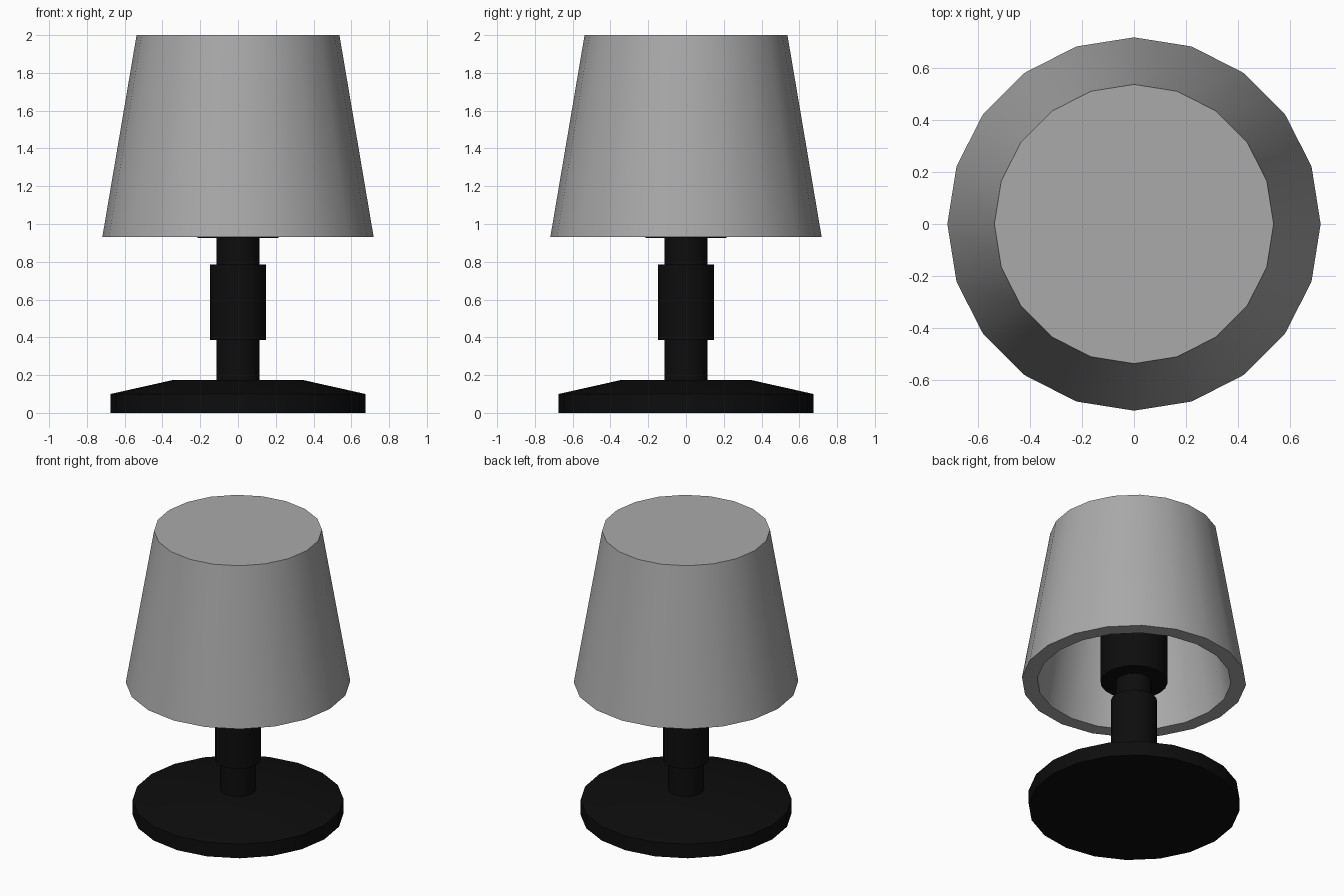
import bpy
import math

cube = bpy.data.objects.get("Cube")
if cube:
    bpy.data.objects.remove(cube, do_unlink=True)


def make_material(name, value):
    mat = bpy.data.materials.new(name)
    mat.use_nodes = True
    colour = (value, value, value, 1.0)
    mat.diffuse_color = colour
    mat.node_tree.nodes["Principled BSDF"].inputs["Base Color"].default_value = colour
    return mat


def lathe(name, profile, mat, sides=20):
    """Revolve (radius, height) points, listed bottom-outside first; cap both ends."""
    verts, faces = [], []
    for r, z in profile:
        for i in range(sides):
            a = math.tau * i / sides
            verts.append((r * math.cos(a), r * math.sin(a), z))
    for k in range(len(profile) - 1):
        low, high = k * sides, (k + 1) * sides
        for i in range(sides):
            j = (i + 1) % sides
            faces.append((low + i, low + j, high + j, high + i))
    last = (len(profile) - 1) * sides
    faces.append(tuple(reversed(range(sides))))
    faces.append(tuple(range(last, last + sides)))
    mesh = bpy.data.meshes.new(name)
    mesh.from_pydata(verts, [], faces)
    mesh.materials.append(mat)
    obj = bpy.data.objects.new(name, mesh)
    bpy.context.collection.objects.link(obj)
    bpy.ops.object.select_all(action="DESELECT")
    obj.select_set(True)
    bpy.context.view_layer.objects.active = obj
    bpy.ops.object.shade_smooth_by_angle(angle=math.radians(30))
    return obj


black = make_material("black_metal", 0.004)
grey = make_material("grey_fabric", 0.4)

# Weighted foot with a sloping upper face
lathe("base", [(0.675, 0), (0.675, 0.1), (0.34, 0.175)], black)

# Stem with a wider grip and the bulb socket above it
lathe("stem", [(0.115, 0.17), (0.115, 0.95)], black)
lathe("grip", [(0.148, 0.385), (0.148, 0.785)], black)
lathe("socket", [(0.215, 0.925), (0.215, 1.4)], black)

# Thick shade, closed at the top and hollow underneath
lathe("shade", [(0.46, 1.9), (0.62, 0.932), (0.718, 0.932), (0.537, 2.0)], grey)
